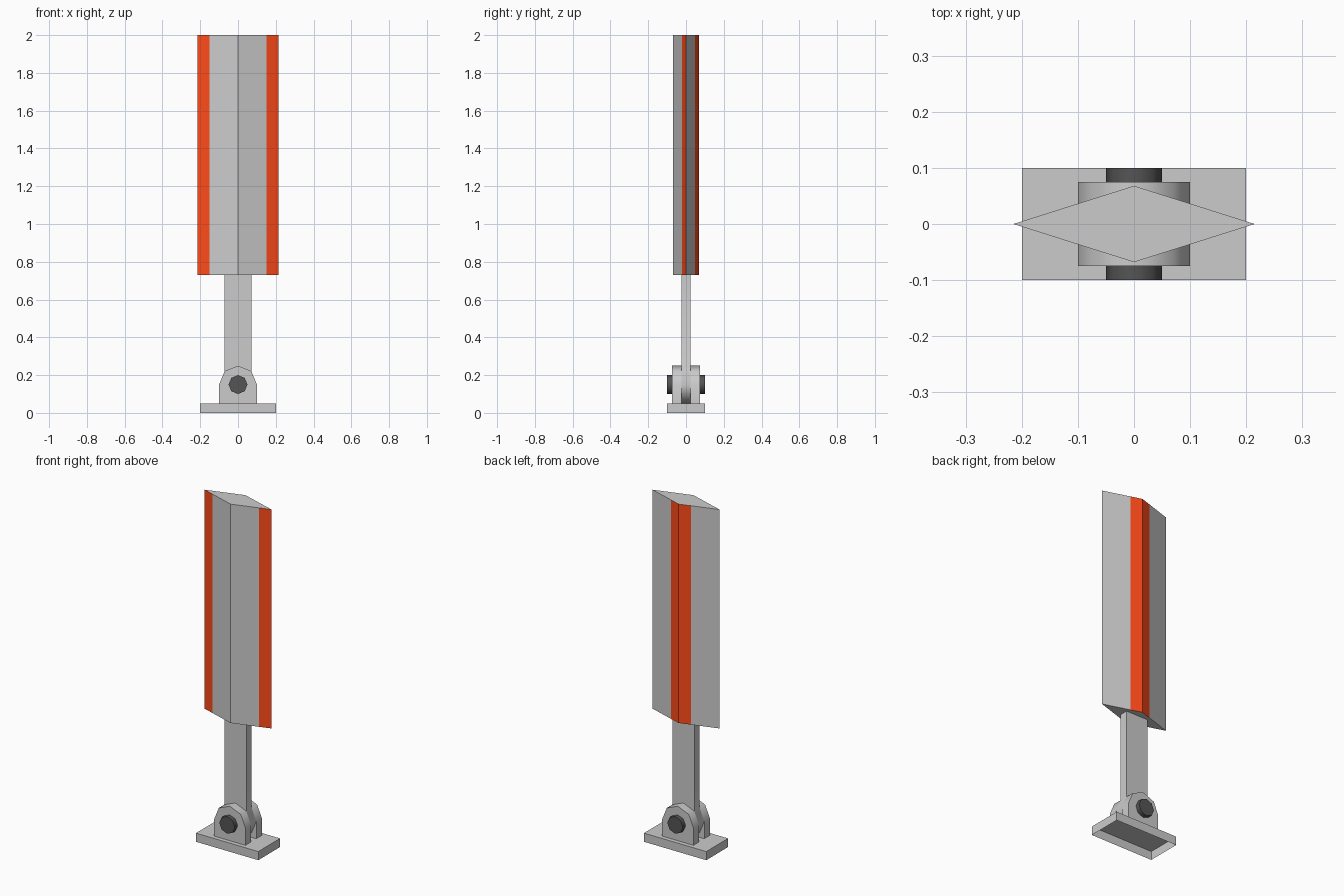
import bpy, bmesh
from math import cos, sin, pi, radians
from mathutils import Vector

if "Cube" in bpy.data.objects:
    bpy.data.objects.remove(bpy.data.objects["Cube"])


def prism(name, outline, axis, lo, hi, bottom=True, smooth=False):
    """Extrude an outline along 'y' (outline is x,z) or 'z' (outline is x,y)."""
    place = (lambda a, b, t: (a, t, b)) if axis == 'y' else (lambda a, b, t: (a, b, t))
    bm = bmesh.new()
    low = [bm.verts.new(place(a, b, lo)) for a, b in outline]
    high = [bm.verts.new(place(a, b, hi)) for a, b in outline]
    n = len(outline)
    # side faces come first, in outline order
    for i in range(n):
        j = (i + 1) % n
        bm.faces.new((low[i], low[j], high[j], high[i]))
    bm.faces.new(high)
    base = bm.faces.new(low[::-1])
    bmesh.ops.recalc_face_normals(bm, faces=bm.faces[:])
    if not bottom:
        bmesh.ops.delete(bm, geom=[base], context='FACES_ONLY')
    mesh = bpy.data.meshes.new(name)
    bm.to_mesh(mesh)
    bm.free()
    obj = bpy.data.objects.new(name, mesh)
    bpy.context.collection.objects.link(obj)
    if smooth:
        bpy.ops.object.select_all(action='DESELECT')
        obj.select_set(True)
        bpy.context.view_layer.objects.active = obj
        bpy.ops.object.shade_smooth_by_angle(angle=radians(50))
    return obj


def arc(radius, start, count, cz=0.15):
    """Points of an eight-sided circle around the hinge axis."""
    return [(radius * cos((start + i) * pi / 4), cz + radius * sin((start + i) * pi / 4))
            for i in range(count)]


def material(name, color):
    mat = bpy.data.materials.new(name)
    mat.diffuse_color = color
    mat.use_nodes = True
    mat.node_tree.nodes["Principled BSDF"].inputs["Base Color"].default_value = mat.diffuse_color
    return mat


grey = material("grey", (0.8, 0.8, 0.8, 1))
orange = material("orange", (1.0, 0.07, 0.01, 1))
dark = material("dark", (0.09, 0.09, 0.09, 1))

# Base plate, open underneath
prism("base_plate", [(-0.2, -0.1), (0.2, -0.1), (0.2, 0.1), (-0.2, 0.1)], 'z', 0, 0.05,
      bottom=False)

# Two round-topped hinge lugs
lug = [(-0.1, 0.05), (0.1, 0.05)] + arc(0.1, 0, 5)
for side, lo in (("front", -0.075), ("back", 0.025)):
    prism("hinge_lug_" + side, lug, 'y', lo, lo + 0.05, smooth=True)

# Hinge pin
pin = prism("hinge_pin", arc(0.05, 0, 8), 'y', -0.1, 0.1, smooth=True)
pin.data.materials.append(dark)

# Arm with a rounded foot held between the lugs
w = 0.1 * cos(pi / 4)
prism("arm", [(w, 0.73), (-w, 0.73)] + arc(0.1, 3, 7), 'y', -0.025, 0.025, smooth=True)

# Diamond blade: bands at the tips in front and along the ridge at the back
tip, ridge = 0.215, 0.068
corners = [Vector((-tip, 0)), Vector((0, -ridge)), Vector((tip, 0)), Vector((0, ridge))]
splits = [0.3, 0.7, 0.7, 0.3]
outline = []
for i, t in enumerate(splits):
    a, b = corners[i], corners[(i + 1) % 4]
    outline += [tuple(a), tuple(a.lerp(b, t))]
# back faces carry the band next to the ridge
outline[5] = tuple(corners[2].lerp(corners[3], 0.7))
blade = prism("blade", outline, 'z', 0.73, 2.0)
blade.data.materials.append(grey)
blade.data.materials.append(orange)
for i in (0, 3, 5, 6):
    blade.data.polygons[i].material_index = 1
